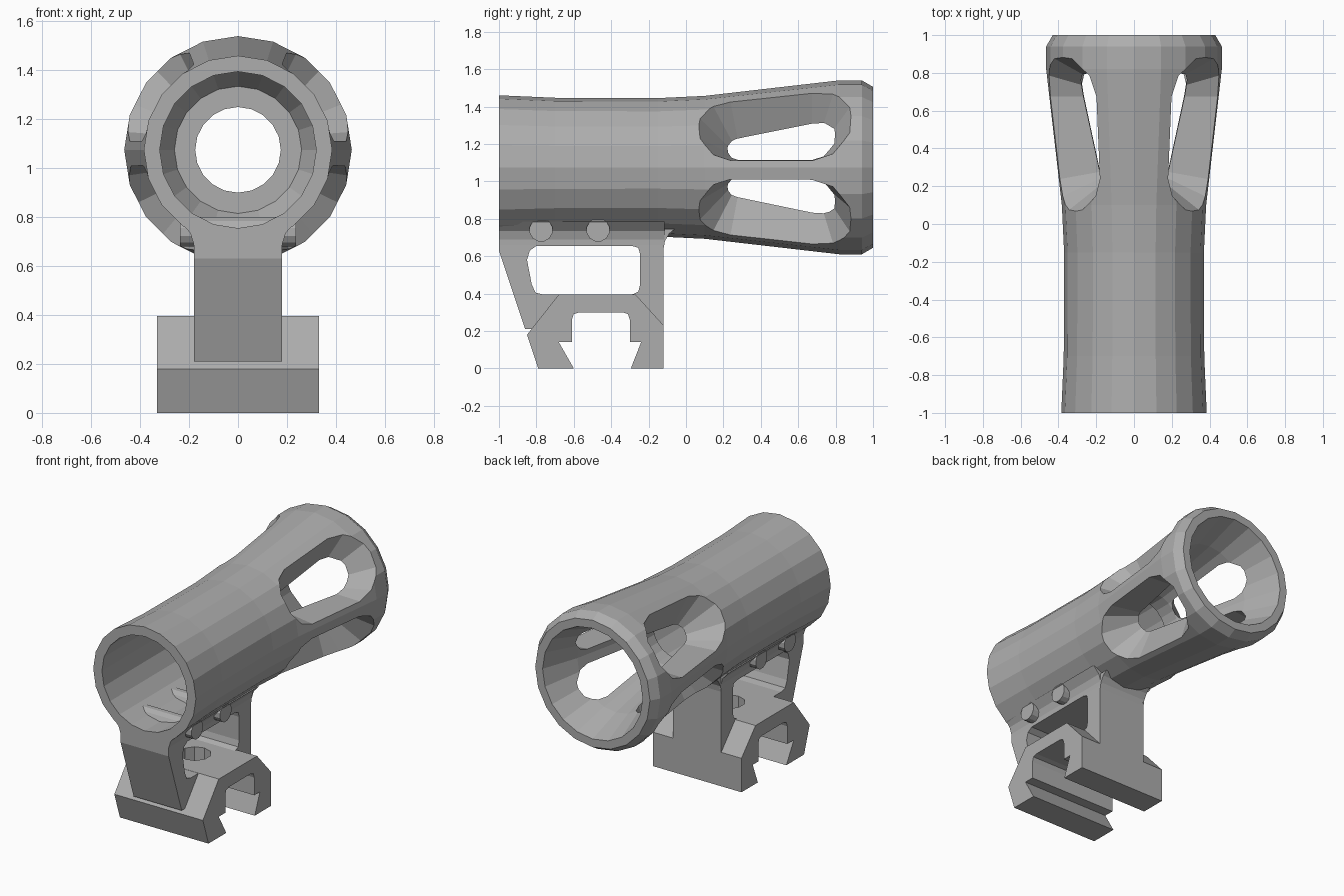
import bpy, bmesh
from math import sin, cos, pi, radians
from mathutils import Vector

cube = bpy.data.objects.get("Cube")
if cube:
    bpy.data.objects.remove(cube)

AXIS_Z = 1.075
SIDES = 20

metal = bpy.data.materials.new("plain grey")
metal.use_nodes = True
metal.diffuse_color = (0.42, 0.42, 0.42, 1)
metal.node_tree.nodes["Principled BSDF"].inputs["Base Color"].default_value = (0.42, 0.42, 0.42, 1)


def finish(name, bm):
    bmesh.ops.recalc_face_normals(bm, faces=bm.faces)
    mesh = bpy.data.meshes.new(name)
    bm.to_mesh(mesh)
    bm.free()
    mesh.materials.append(metal)
    ob = bpy.data.objects.new(name, mesh)
    bpy.context.scene.collection.objects.link(ob)
    return ob


def loft(name, rings, closed=False):
    """Skin equal-length rings; cap the ends unless the loft is closed."""
    bm = bmesh.new()
    loops = [[bm.verts.new(p) for p in ring] for ring in rings]
    pairs = list(zip(loops, loops[1:]))
    if closed:
        pairs.append((loops[-1], loops[0]))
    else:
        bm.faces.new(loops[0])
        bm.faces.new(loops[-1])
    n = len(loops[0])
    for a, b in pairs:
        for i in range(n):
            j = (i + 1) % n
            bm.faces.new((a[i], a[j], b[j], b[i]))
    return finish(name, bm)


def side_prism(name, outline, half):
    """Extrude a (y, z) outline across x."""
    return loft(name, [[(x, y, z) for y, z in outline] for x in (-half, half)])


def cylinder(name, centre, radius, half, axis, sides):
    rings = []
    for s in (-half, half):
        ring = []
        for i in range(sides):
            a = 2 * pi * (i + 0.5) / sides
            u, v = radius * cos(a), radius * sin(a)
            off = (s, u, v) if axis == "x" else (u, v, s)
            ring.append(Vector(centre) + Vector(off))
        rings.append(ring)
    return loft(name, rings)


def cut(ob, cutters):
    for c in cutters:
        m = ob.modifiers.new("cut", "BOOLEAN")
        m.object, m.operation, m.solver = c, "DIFFERENCE", "EXACT"
    bpy.context.view_layer.update()
    result = bpy.data.meshes.new_from_object(ob.evaluated_get(bpy.context.evaluated_depsgraph_get()))
    ob.modifiers.clear()
    ob.data = result
    for c in cutters:
        bpy.data.objects.remove(c)


# Flared tube: outer wall front to back, then the bore back to front
profile = [(-1, .385), (-.7, .372), (-.15, .37), (.1, .382), (.82, .465), (.94, .465), (1, .43),
           (1, .375), (.75, .29), (.22, .175), (.1, .175), (.1, .26), (0, .32), (-1, .32)]
tube = loft("flared_tube", [
    [(r * cos(2 * pi * i / SIDES), y, AXIS_Z + r * sin(2 * pi * i / SIDES)) for i in range(SIDES)]
    for y, r in profile], closed=True)


# Tapered rounded windows through the flare
def slot_ring(angle, d, flip):
    w = .08 + (d - .19) * .7
    front, back = .06 - (d - .38) * .78, .89 + (d - .46) * .56
    rr = .8 * w
    out, side = Vector((cos(angle) * flip, 0, sin(angle))), Vector((-sin(angle) * flip, 0, cos(angle)))
    pts = []
    for end, sign in ((back, 1), (front, -1)):
        for k in range(6):
            t = radians(-90 + 36 * k) * sign
            y = end - sign * rr * (1 - cos(t))
            pts.append(Vector((0, y, AXIS_Z)) + out * d + side * w * sin(t))
    return pts


slots = []
for flip in (1, -1):
    for deg in (34, -38):
        slots.append(loft("slot_cutter", [slot_ring(radians(deg), d, flip) for d in (.1, .62)]))
cut(tube, slots)

# Rail groove, shared by the neck and the clamp base
groove = [(-.60, 0), (-.68, .14), (-.61, .14), (-.61, .26), (-.6, .29), (-.57, .3),
          (-.34, .3), (-.31, .29), (-.3, .26), (-.3, .14), (-.24, .14), (-.295, 0)]

# Neck with rounded window, curved up into the tube at the back
neck = side_prism("neck", [(-.86, .21), (-1, .63), (-1, .745), (-.06, .745), (-.09, .72),
                           (-.113, .68), (-.12, .64), (-.12, .21)], .18)
window = [(-.85, .58), (-.835, .63), (-.8, .655), (-.29, .655), (-.255, .645), (-.245, .61),
          (-.245, .45), (-.255, .41), (-.29, .394), (-.76, .394), (-.805, .405), (-.825, .45)]
cut(neck, [side_prism("window_cutter", window, .5),
           side_prism("neck_groove_cutter", [(y, z if z else -.1) for y, z in groove], .5),
           cylinder("neck_bolt_cutter", (0, -.46, .35), .1, .12, "z", 10)])

# Wide clamp base with chamfered shoulders
base = side_prism("clamp_base", [(-.79, 0), (-.85, .18), (-.68, .395), (-.27, .395), (-.12, .23),
                                 (-.12, 0)] + groove[::-1], .332)
cut(base, [cylinder("bolt_cutter", (0, -.46, .35), .1, .12, "z", 10)])

# Fillets between neck and tube
for side, flip in (("left", 1), ("right", -1)):
    section = [(.17, .66), (.18, .66), (.181, .69), (.195, .735), (.24, .785), (.17, .75)]
    loft(side + "_neck_fillet", [[(x * flip, y, z) for x, z in section] for y in (-1, -.115)])

# Cross pins that graze the bore
for name, y in (("front_pin", -.775), ("rear_pin", -.47)):
    cylinder(name, (0, y, .74), .063, .237, "x", 12)
